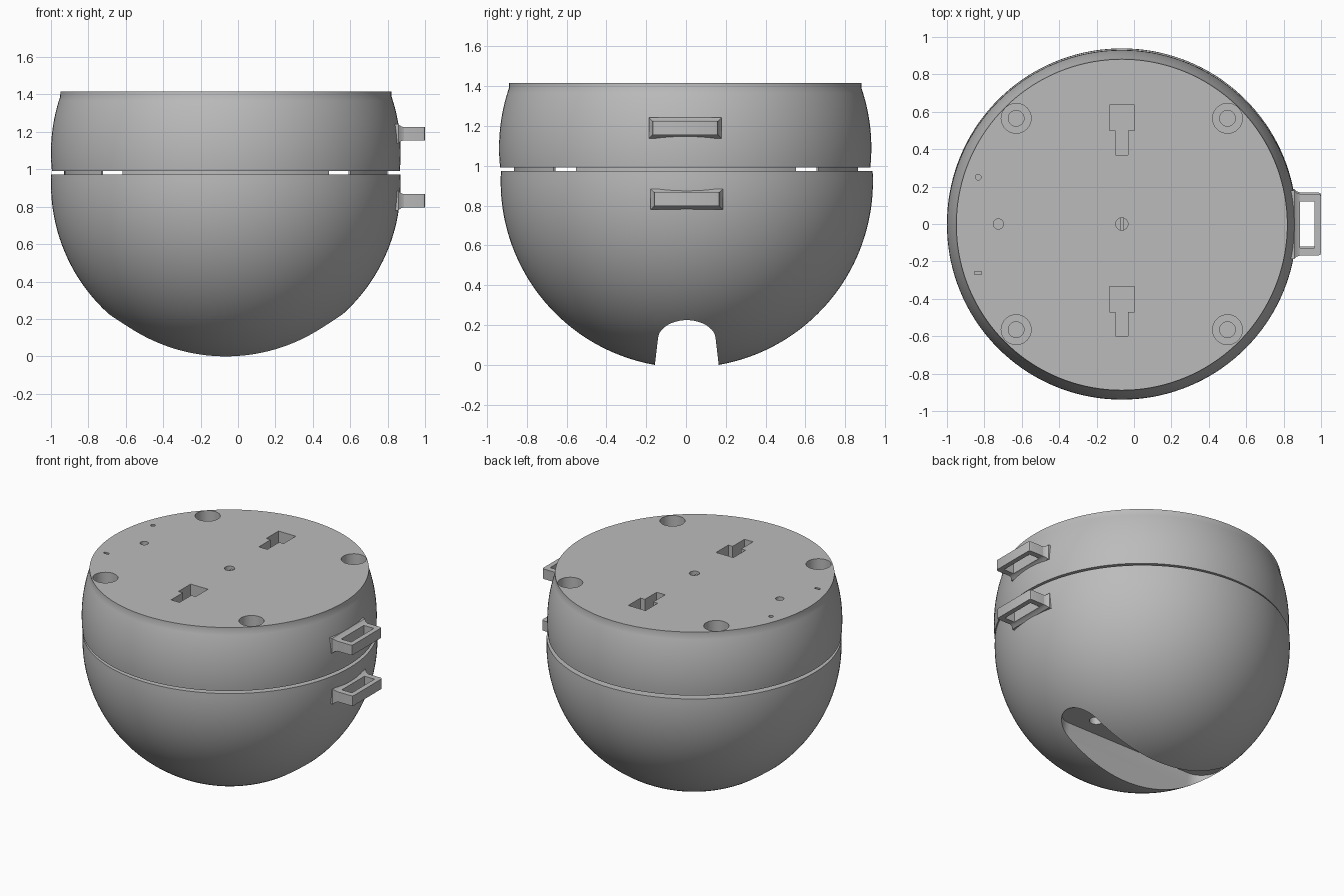
import bpy, bmesh
from math import sin, cos, pi, sqrt, radians
from mathutils import Matrix

cube = bpy.data.objects.get("Cube")
if cube:
    bpy.data.objects.remove(cube)

CX, R = -0.065, 0.935
grey = bpy.data.materials.new("plain grey")
grey.use_nodes = True
grey.diffuse_color = (0.5, 0.5, 0.5, 1)
grey.node_tree.nodes["Principled BSDF"].inputs["Base Color"].default_value = (0.5, 0.5, 0.5, 1)


def make(name, bm):
    bmesh.ops.recalc_face_normals(bm, faces=bm.faces)
    mesh = bpy.data.meshes.new(name)
    bm.to_mesh(mesh)
    bm.free()
    mesh.materials.append(grey)
    ob = bpy.data.objects.new(name, mesh)
    bpy.context.collection.objects.link(ob)
    return ob


def activate(ob):
    bpy.ops.object.select_all(action='DESELECT')
    ob.select_set(True)
    bpy.context.view_layer.objects.active = ob


def boolean(ob, cutters):
    for c in cutters:
        activate(ob)
        m = ob.modifiers.new("cut", 'BOOLEAN')
        m.object, m.operation, m.solver = c, 'DIFFERENCE', 'EXACT'
        bpy.ops.object.modifier_apply(modifier=m.name)
        bpy.data.objects.remove(c)


def lathe(name, profile, y, steps=144):
    """Turn an (r, z) profile that starts and ends on the axis."""
    bm = bmesh.new()
    vs = [bm.verts.new((r, 0, z)) for r, z in profile]
    es = [bm.edges.new(p) for p in zip(vs, vs[1:])]
    bmesh.ops.spin(bm, geom=vs + es, cent=(0, 0, 0), axis=(0, 0, 1), angle=2 * pi, steps=steps)
    bmesh.ops.remove_doubles(bm, verts=bm.verts, dist=1e-4)
    bmesh.ops.translate(bm, verts=bm.verts, vec=(CX, y, 0))
    return make(name, bm)


def prism(name, low, high, z0, z1):
    """Join two matching plan outlines with straight walls."""
    bm = bmesh.new()
    a = [bm.verts.new((x, y, z0)) for x, y in low]
    b = [bm.verts.new((x, y, z1)) for x, y in high]
    bm.faces.new(a)
    bm.faces.new(b)
    n = len(a)
    for i in range(n):
        bm.faces.new((a[i], a[(i + 1) % n], b[(i + 1) % n], b[i]))
    return make(name, bm)


def circle(x, y, r, n=32):
    return [(x + r * cos(2 * pi * i / n), y + r * sin(2 * pi * i / n)) for i in range(n)]


def rect(x0, x1, y0, y1):
    return [(x0, y0), (x1, y0), (x1, y1), (x0, y1)]


def sphere_arc(cz, z0, z1, n):
    """Profile points on the ball, evenly spread in angle."""
    from math import asin
    a0, a1 = asin((z0 - cz) / R), asin((z1 - cz) / R)
    return [(R * cos(a), cz + R * sin(a)) for a in (a0 + (a1 - a0) * i / n for i in range(n + 1))]


# Upper half: flat top with short straight rim
TOP = 1.415
upper = lathe("upper_shell", [(0, 0.992)] + sphere_arc(1.09, 0.992, 1.39, 16)
              + [(0.885, TOP), (0, TOP)], -0.004)

# Holes in the flat top
cuts = []


def top_cut(outline, depth):
    outline = [(x + CX, y) for x, y in outline]
    cuts.append(prism("cutter", outline, outline, TOP - depth, TOP + 0.05))


for sx in (-1, 1):
    for sy in (-1, 1):
        top_cut(circle(sx * 0.565, sy * 0.565, 0.08), 0.2)
        top_cut(circle(sx * 0.565, sy * 0.565, 0.042), 0.35)
for y in (0.5, -0.47):
    top_cut([(-0.033, y - 0.13), (0.033, y - 0.13), (0.033, y), (0.067, y),
             (0.067, y + 0.135), (-0.067, y + 0.135), (-0.067, y), (-0.033, y)], 0.1)
top_cut(circle(0, 0, 0.033), 0.06)
top_cut(circle(-0.66, 0, 0.027), 0.06)
top_cut(circle(-0.768, 0.25, 0.015, 16), 0.06)
top_cut(rect(-0.788, -0.75, -0.27, -0.253), 0.06)
boolean(upper, cuts)

# Thin bar across the centre hole
bar = rect(CX - 0.008, CX + 0.008, -0.033, 0.033)
slot_bar = prism("centre_hole_bar", bar, bar, TOP - 0.07, TOP - 0.02)

# Lower half: bowl with a tapered round-ended slot underneath
LZ = 0.921
lower = lathe("lower_shell", sphere_arc(LZ, LZ - R, 0.973, 48) + [(0, 0.973)], 0.004)


def stadium(r, n=20):
    pts = []
    for side, start in ((1, -pi / 2), (-1, pi / 2)):
        for i in range(n + 1):
            a = start + pi * i / n
            pts.append((CX + side * 0.49 + r * cos(a), 0.004 + r * sin(a)))
    return pts


slot = [prism("cutter", stadium(0.165), stadium(0.133), -0.04, 0.232)]
for sx in (-1, 1):
    hole = circle(CX + sx * 0.38, 0.004, 0.045)
    slot.append(prism("cutter", hole, hole, 0.2, 0.4))
boolean(lower, slot)

# Four locating ridges that fill the seam, open at the diagonals
parts = [upper, lower, slot_bar]
for k in range(4):
    angles = [radians(90 * k - 39.7 + 79.4 * i / 24) for i in range(25)]
    arc = [(CX + 0.865 * cos(a), 0.865 * sin(a)) for a in angles]
    arc += [(CX + 0.852 * cos(a), 0.852 * sin(a)) for a in reversed(angles)]
    parts.append(prism("seam_ridge_%d" % (k + 1), arc, arc, 0.96, 1.0))


# Side loops with flared roots
def side_loop(name, y, z):
    h = 0.035
    outer = [(0.8, -0.165), (0.985, -0.165), (0.996, -0.161), (1.0, -0.15)]
    outer += [(x, -v) for x, v in reversed(outer)]
    outer = [(x, v + y) for x, v in outer]
    loop = prism(name, outer, outer, z - h, z + h)
    window = rect(0.888, 0.966, y - 0.125, y + 0.125)
    boolean(loop, [prism("cutter", window, window, z - 0.1, z + 0.1)])
    bm = bmesh.new()
    rings = []
    for x, grow in ((0.8, 0.02), (0.857, 0.017), (0.87, 0.006), (0.887, 0)):
        rings.append([bm.verts.new((x, y + sy * (0.165 + grow), z + sz * (h + grow)))
                      for sy, sz in ((-1, -1), (1, -1), (1, 1), (-1, 1))])
    for a, b in zip(rings, rings[1:]):
        for i in range(4):
            bm.faces.new((a[i], a[(i + 1) % 4], b[(i + 1) % 4], b[i]))
    bm.faces.new(rings[0])
    bm.faces.new(rings[-1])
    parts.extend([loop, make(name + "_root", bm)])


side_loop("upper_loop", -0.004, 1.19)
side_loop("lower_loop", 0.004, 0.832)

for ob in parts:
    activate(ob)
    bpy.ops.object.shade_smooth_by_angle(angle=radians(30))
